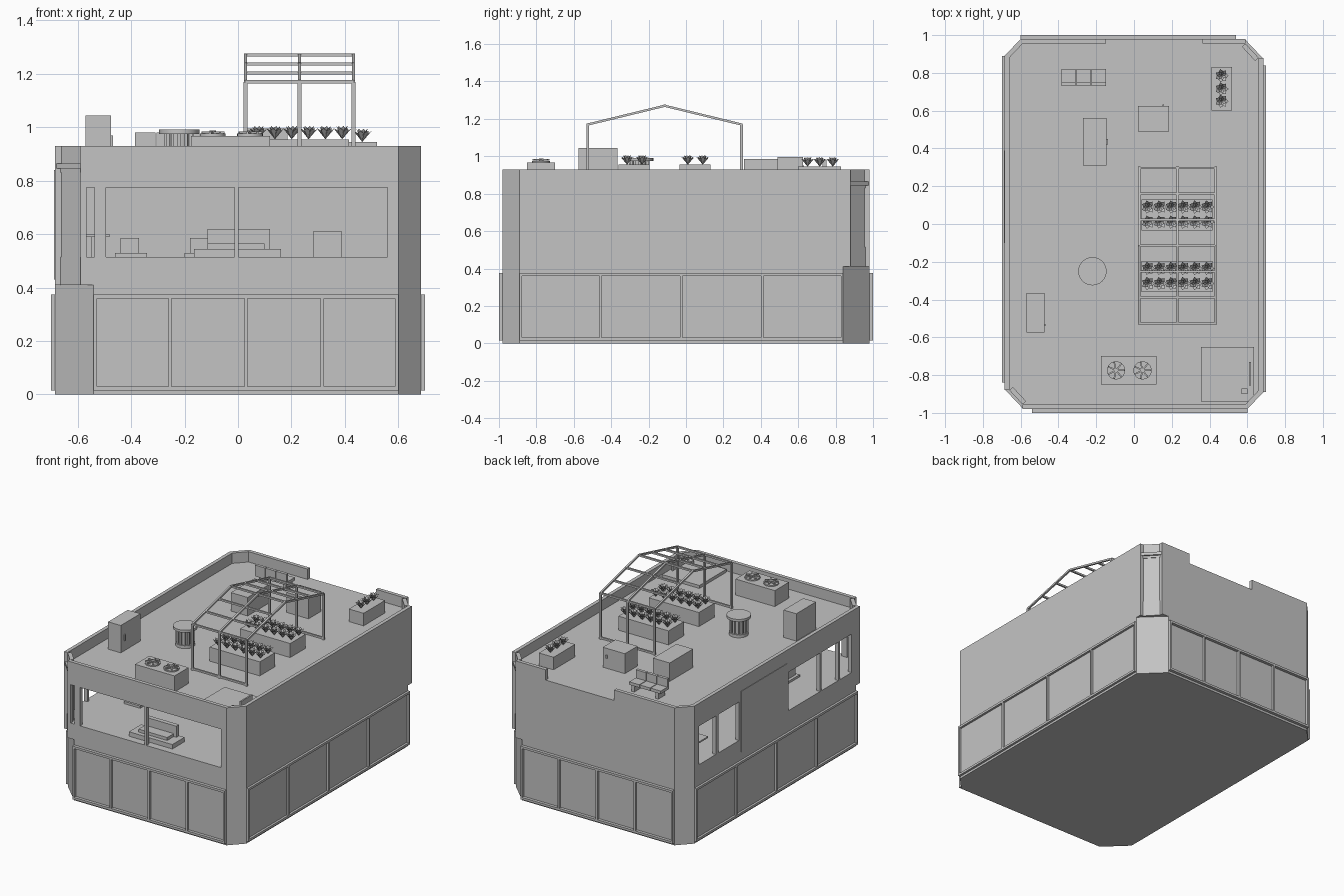
import bpy
import bmesh
import math
from mathutils import Vector

default_cube = bpy.data.objects.get("Cube")
if default_cube:
    bpy.data.objects.remove(default_cube, do_unlink=True)

grey = bpy.data.materials.new("plain_grey")
grey.use_nodes = True
grey.diffuse_color = (0.55, 0.55, 0.55, 1)
grey.node_tree.nodes["Principled BSDF"].inputs["Base Color"].default_value = grey.diffuse_color

FLOOR, ROOF, PARAPET = 0.515, 0.86, 0.93
SILL, HEAD, LEDGE = 0.515, 0.775, 0.41


def finish(name, bm, smooth=False):
    bmesh.ops.recalc_face_normals(bm, faces=bm.faces)
    mesh = bpy.data.meshes.new(name)
    bm.to_mesh(mesh)
    bm.free()
    mesh.materials.append(grey)
    obj = bpy.data.objects.new(name, mesh)
    bpy.context.collection.objects.link(obj)
    if smooth:
        bpy.ops.object.select_all(action='DESELECT')
        obj.select_set(True)
        bpy.context.view_layer.objects.active = obj
        bpy.ops.object.shade_smooth_by_angle()
    return obj


def add_prism(bm, outline, low, high):
    bottom = [bm.verts.new((x, y, low)) for x, y in outline]
    top = [bm.verts.new((x, y, high)) for x, y in outline]
    bm.faces.new(bottom[::-1])
    bm.faces.new(top)
    for i in range(len(outline)):
        j = (i + 1) % len(outline)
        bm.faces.new((bottom[i], bottom[j], top[j], top[i]))


def add_box(bm, xs, ys, zs):
    (a, b), (c, d) = xs, ys
    add_prism(bm, [(a, c), (b, c), (b, d), (a, d)], *zs)


def add_slab(bm, start, end, low, high, depth, span=(0, 1)):
    """Upright slab over part of a plan segment, thickened to its left."""
    p, q = Vector(start), Vector(end)
    a, b = p.lerp(q, span[0]), p.lerp(q, span[1])
    inward = Vector((p.y - q.y, q.x - p.x)).normalized() * depth
    add_prism(bm, [a, b, b + inward, a + inward], low, high)


def add_bar(bm, start, end, size):
    a, b = Vector(start), Vector(end)
    turn = (b - a).to_track_quat('Z', 'Y').to_matrix().to_4x4()
    turn.translation = (a + b) / 2
    made = bmesh.ops.create_cube(bm, size=1)['verts']
    bmesh.ops.scale(bm, vec=(size, size, (b - a).length), verts=made)
    bmesh.ops.transform(bm, matrix=turn, verts=made)


def add_disc(bm, x, y, radius, low, high, sides=24):
    ring = [(x + radius * math.cos(math.tau * i / sides),
             y + radius * math.sin(math.tau * i / sides)) for i in range(sides)]
    add_prism(bm, ring, low, high)


def boxes(name, *items):
    bm = bmesh.new()
    for item in items:
        add_box(bm, *item)
    return finish(name, bm)


def both_ways(points):
    """Half of an outline, followed by its half turn."""
    return points + [(-x, -y) for x, y in points]


# Lower storey and the floor and roof decks
base_outline = both_ways([(-0.54, -0.98), (0.60, -0.98), (0.685, -0.89), (0.685, 0.84)])
deck_outline = both_ways([(-0.59, -0.96), (0.59, -0.96), (0.665, -0.88), (0.665, 0.88)])
for name, outline, low, high in (("lower_storey", base_outline, 0, LEDGE),
                                 ("upper_floor", deck_outline, LEDGE, FLOOR),
                                 ("roof_deck", deck_outline, ROOF - 0.03, ROOF)):
    bm = bmesh.new()
    add_prism(bm, outline, low, high)
    finish(name, bm)


# Upper walls with openings given as fractions of the length
def wall(name, start, end, openings=(), notch=None):
    bm = bmesh.new()
    depth = 0.025
    if openings:
        add_slab(bm, start, end, LEDGE, SILL, depth)
        add_slab(bm, start, end, HEAD, ROOF, depth)
        edges = [0] + [e for pair in openings for e in pair] + [1]
        for pair in zip(edges[::2], edges[1::2]):
            add_slab(bm, start, end, SILL, HEAD, depth, pair)
    else:
        add_slab(bm, start, end, LEDGE, ROOF, depth)
    for pair in ([(0, notch[0]), (notch[1], 1)] if notch else [(0, 1)]):
        add_slab(bm, start, end, ROOF, PARAPET, depth, pair)
    return finish(name, bm)


wall("front_wall", (-0.59, -0.98), (0.60, -0.98),
     [(0.02, 0.045), (0.08, 0.485), (0.497, 0.966)])
wall("front_left_corner", (0.60, -0.98), (0.685, -0.89))
wall("left_wall", (0.685, -0.89), (0.685, 0.88))
wall("back_left_corner", (0.66, 0.88), (0.59, 0.955))
wall("back_wall", (0.59, 0.98), (-0.60, 0.98), notch=(0.19, 0.62))
wall("back_right_corner", (-0.60, 0.98), (-0.685, 0.89))
wall("right_wall", (-0.685, 0.89), (-0.685, -0.88),
     [(0.03, 0.13), (0.145, 0.27), (0.57, 0.76), (0.77, 0.87), (0.88, 0.95)])
wall("front_right_corner", (-0.66, -0.88), (-0.59, -0.955))
bm = bmesh.new()
add_slab(bm, (-0.688, 0.39), (-0.688, -0.10), 0.43, 0.84, 0.006)
finish("side_panel", bm)

# Small ledges in the two recessed corners
bm = bmesh.new()
for side in (1, -1):
    add_slab(bm, (-0.68 * side, -0.88 * side), (-0.59 * side, -0.975 * side), 0.845, 0.865, 0.03)
finish("corner_ledges", bm)

# Framed panels around the lower storey
sides = both_ways([(-0.54, -1), (0.60, -1), (0.70, -0.89), (0.70, 0.84)])
for name, i in (("front", 0), ("left", 2), ("back", 4), ("right", 6)):
    bm = bmesh.new()
    start, end = sides[i], sides[i + 1]
    for low, high in ((0.015, 0.03), (0.36, 0.375)):
        add_slab(bm, start, end, low, high, 0.02)
    length = (Vector(end) - Vector(start)).length
    half = 0.006 / length
    for k in range(5):
        at = min(max(k / 4, half), 1 - half)
        add_slab(bm, start, end, 0.03, 0.36, 0.02 if k % 2 == 0 else 0.014, (at - half, at + half))
    inset = Vector(end) - Vector(start)
    finish(name + "_panel_frame", bm)

# Furniture behind the windows
boxes("sofa", ((-0.165, 0.16), (-0.93, -0.80), (FLOOR, 0.545)),
      ((-0.115, 0.12), (-0.83, -0.80), (0.545, 0.62)),
      ((-0.115, 0.10), (-0.90, -0.83), (0.545, 0.565)))
for name, x, y in (("near_chair", -0.40, -0.5), ("far_chair", -0.14, -0.3)):
    boxes(name, ((x - 0.06, x + 0.06), (y - 0.06, y + 0.06), (FLOOR, 0.53)),
          ((x - 0.04, x + 0.03), (y - 0.04, y + 0.04), (0.53, 0.585)))
boxes("counter", ((0.28, 0.39), (0.3, 0.5), (FLOOR, 0.61)))
boxes("side_table", ((-0.60, -0.48), (0.62, 0.75), (0.59, 0.60)),
      ((-0.55, -0.53), (0.67, 0.69), (FLOOR, 0.59)))

# Roof hatch, cabinet and storage boxes
boxes("roof_hatch", ((0.355, 0.635), (-0.94, -0.65), (ROOF, 0.88)),
      ((0.61, 0.62), (-0.855, -0.73), (0.88, 0.93)),
      ((0.57, 0.60), (-0.90, -0.87), (0.88, 0.90)))
boxes("cabinet", ((-0.57, -0.475), (-0.575, -0.365), (ROOF, 1.045)),
      ((-0.475, -0.468), (-0.54, -0.53), (0.93, 0.97)))
boxes("long_box", ((-0.27, -0.145), (0.31, 0.56), (ROOF, 0.985)),
      ((-0.145, -0.138), (0.42, 0.45), (0.95, 0.96)))
boxes("square_box", ((0.02, 0.185), (0.49, 0.625), (ROOF, 0.995)),
      ((0.15, 0.16), (0.625, 0.632), (0.93, 0.95)))

# Ventilation unit with two fans
boxes("vent_unit", ((-0.175, 0.12), (-0.85, -0.70), (ROOF, 0.968)))
for x in (-0.095, 0.045):
    bm = bmesh.new()
    y = -0.775
    add_disc(bm, x, y, 0.048, 0.968, 0.976)
    add_disc(bm, x, y, 0.012, 0.976, 0.988, 12)
    for k in range(7):
        angle = math.tau * k / 7
        tip = (x + 0.045 * math.cos(angle), y + 0.045 * math.sin(angle), 0.981)
        add_bar(bm, (x, y, 0.981), tip, 0.008)
    finish("vent_fan", bm, True)

# Cable spool table
bm = bmesh.new()
spool = Vector((-0.22, -0.25))
for radius, low, high in ((0.06, ROOF, 0.88), (0.045, 0.88, 0.975), (0.075, 0.975, 0.992)):
    add_disc(bm, spool.x, spool.y, radius, low, high)
for k in range(12):
    angle = math.tau * k / 12
    x = spool.x + 0.05 * math.cos(angle)
    y = spool.y + 0.05 * math.sin(angle)
    add_bar(bm, (x, y, 0.88), (x, y, 0.975), 0.012)
finish("spool_table", bm, True)

# Bench of three seats
bm = bmesh.new()
for k in range(3):
    x = -0.385 + 0.08 * k
    add_box(bm, (x, x + 0.076), (0.75, 0.82), (0.905, 0.925))
    add_box(bm, (x, x + 0.076), (0.73, 0.75), (0.905, 0.98))
for x in (-0.36, -0.18):
    add_box(bm, (x, x + 0.02), (0.74, 0.81), (ROOF, 0.905))
finish("bench", bm)


# Planters with leafy rosettes
def planter(name, xs, ys, top, plants):
    boxes(name, (xs, ys, (ROOF, top)))
    bm = bmesh.new()
    for x, y in plants:
        for reach, rise, turn in ((0.036, 0.042, 0), (0.022, 0.05, 0.5)):
            for k in range(7):
                angle = math.tau * (k + turn) / 7
                out = Vector((math.cos(angle), math.sin(angle), 0))
                side = Vector((-out.y, out.x, 0)) * 0.012
                root = Vector((x, y, top))
                middle = root + out * reach * 0.6 + Vector((0, 0, rise * 0.75))
                tip = root + out * reach + Vector((0, 0, rise))
                bm.faces.new([bm.verts.new(v) for v in (root, middle + side, tip, middle - side)])
    finish(name + "_plants", bm)


columns = [0.075 + 0.063 * k for k in range(6)]
for name, middle in (("front_planter", -0.275), ("rear_planter", 0.05)):
    planter(name, (0.04, 0.415), (middle - 0.085, middle + 0.08), 0.955,
            [(x, middle + offset) for x in columns for offset in (-0.04, 0.04)])
planter("corner_planter", (0.41, 0.52), (0.60, 0.83), 0.945,
        [(0.465, y) for y in (0.65, 0.715, 0.785)])

# Greenhouse frame
bm = bmesh.new()
WEST, EAST, SOUTH, NORTH, EAVE = 0.028, 0.432, -0.525, 0.297, 1.17
middle_x = (WEST + EAST) / 2
ridge = (SOUTH + NORTH) / 2
for y in (SOUTH, NORTH):
    for x in (WEST, middle_x, EAST):
        add_bar(bm, (x, y, ROOF), (x, y, EAVE), 0.014)
        add_bar(bm, (x, y, EAVE), (x, ridge, 1.27), 0.012)
    add_bar(bm, (WEST, y, ROOF + 0.01), (EAST, y, ROOF + 0.01), 0.012)
    for k in range(4):
        part = k / 3
        level = EAVE + 0.1 * part
        across = y + (ridge - y) * part
        add_bar(bm, (WEST, across, level), (EAST, across, level), 0.012)
finish("greenhouse_frame", bm)
